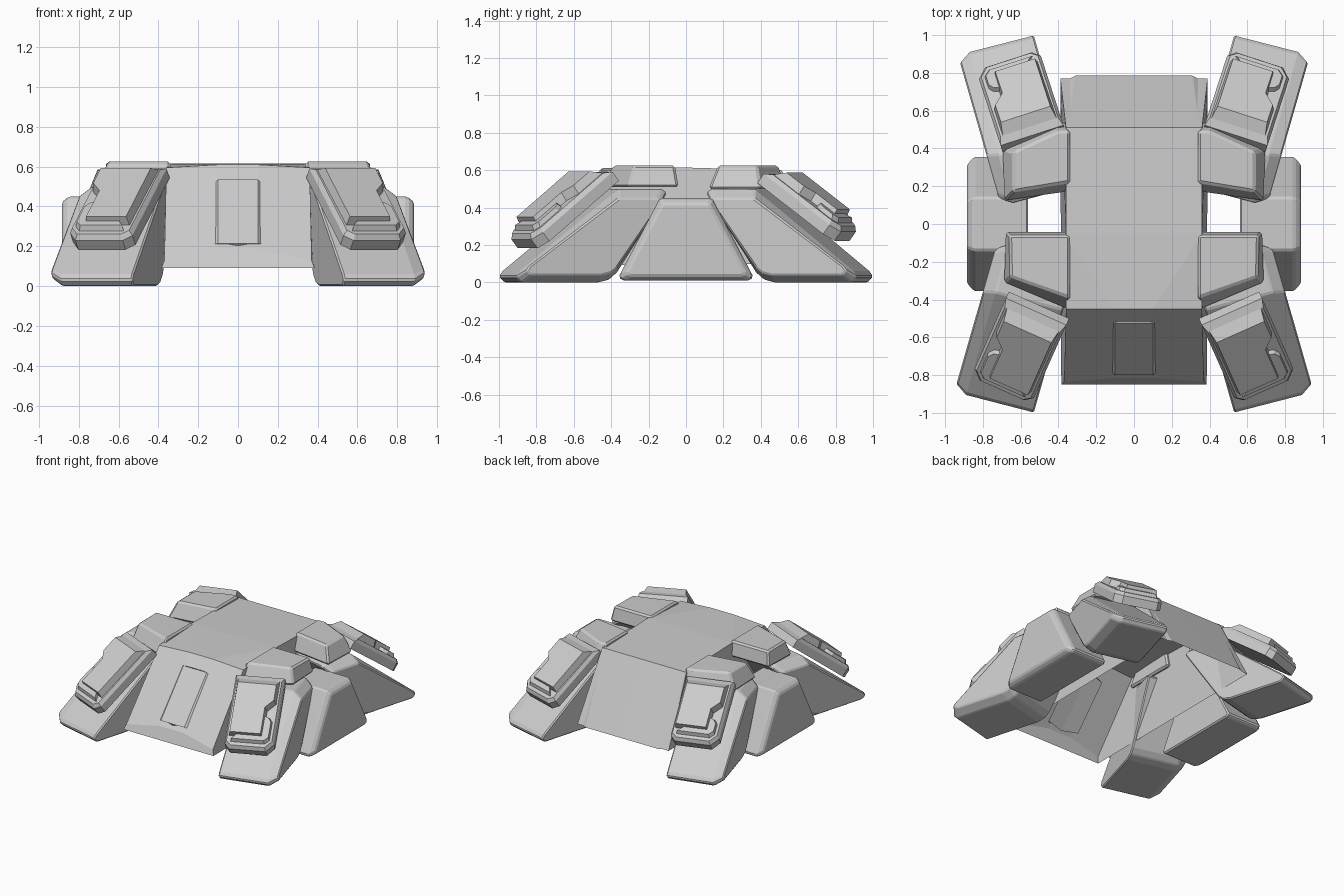
import bpy, bmesh
from math import radians, sin, cos
from mathutils import Vector

if "Cube" in bpy.data.objects:
    bpy.data.objects.remove(bpy.data.objects["Cube"])


def make(name, verts, faces, bevel=0, segs=1):
    """Right-hand mesh, optionally bevelled, mirrored across x = 0."""
    bm = bmesh.new()
    vs = [bm.verts.new(v) for v in verts]
    for f in faces:
        bm.faces.new([vs[i] for i in f])
    bmesh.ops.recalc_face_normals(bm, faces=bm.faces)
    me = bpy.data.meshes.new(name)
    bm.to_mesh(me)
    bm.free()
    ob = bpy.data.objects.new(name, me)
    bpy.context.collection.objects.link(ob)
    if bevel:
        b = ob.modifiers.new("Bevel", 'BEVEL')
        b.width, b.segments, b.limit_method = bevel, segs, 'ANGLE'
        b.angle_limit = radians(25)
    ob.modifiers.new("Mirror", 'MIRROR')
    return ob


def loft(name, loops, bevel=0, segs=1):
    """Closed solid through loops with equal point counts."""
    n, k = len(loops[0]), len(loops)
    faces = [range(n), range(n * (k - 1), n * k)]
    for j in range(k - 1):
        faces += [(j * n + i, j * n + (i + 1) % n,
                   (j + 1) * n + (i + 1) % n, (j + 1) * n + i) for i in range(n)]
    return make(name, [p for lp in loops for p in lp], faces, bevel, segs)


# hull: open-bottomed shell, right half
hull_v = [
    (0, -.45, .61), (.10, -.45, .61), (.36, -.45, .595),      # top front edge 0-2
    (0, -.815, .18), (.10, -.815, .18), (.37, -.835, .13),    # arched front foot 3-5
    (0, -.85, .09), (.10, -.85, .09), (.385, -.85, .09),      # front lip 6-8
    (.36, -.05, .615), (.36, .51, .60), (0, .51, .60),        # top side and back 9-11
    (0, .785, .10), (.31, .785, .10), (.34, .77, .10),        # back foot 12-14
    (.39, .77, .10), (0, -.05, .615), (.335, .60, .43)]       # 15-17
hull_f = [(0, 1, 9, 16), (1, 2, 9), (16, 9, 10, 11),
          (0, 3, 4, 1), (1, 4, 5, 2), (3, 6, 7, 4), (4, 7, 8, 5),
          (11, 10, 17, 13, 12), (17, 14, 13), (10, 15, 14, 17),
          (2, 5, 8, 15, 10, 9)]
make("hull", hull_v, hull_f)

# raised hatch on the front slope
loft("front_hatch",
     [[(0, -.49, .53), (.135, -.51, .50), (.135, -.77, .205), (0, -.79, .185)],
      [(0, -.525, .535), (.10, -.525, .535), (.10, -.80, .215), (0, -.80, .215)]])

# side legs: chamfered on the outside only
side = [(-.36, .03), (-.34, .01), (.34, .01), (.36, .03), (.14, .45), (-.14, .45)]
loft("side_leg", [[(.56, y, z) for y, z in side],
                  [(.85, y, z) for y, z in side],
                  [(.885, y * .88, .21 + (z - .21) * .88) for y, z in side]], .01)

# corner legs: slanted slabs splayed outward, chamfered on the outside
leg_profile = [(.28, .48), (.31, .50), (.55, .50), (1.10, .06), (1.12, .03), (1.09, 0),
               (.66, 0), (.60, .015), (.56, .05)]


def leg(name, sy, outer):
    a = radians(16)

    def at(w, l, z):
        return (w * cos(a) + l * sin(a), sy * (l * cos(a) - w * sin(a)), z)
    loft(name, [[at(.235, l - .01, z) for l, z in leg_profile],
                [at(outer - .065, l, z) for l, z in leg_profile],
                [at(outer, .70 + (l - .70) * .90, .22 + (z - .22) * .82)
                 for l, z in leg_profile]], .008)


leg("front_leg", -1, .67)
leg("rear_leg", 1, .65)

# shoulder blocks
loft("front_shoulder",
     [[(.34, -.04, .51), (.68, -.04, .51), (.69, -.31, .51), (.34, -.46, .51)],
      [(.34, -.06, .625), (.66, -.06, .625), (.655, -.28, .625), (.34, -.39, .625)]], .012)
loft("rear_shoulder",
     [[(.34, .17, .50), (.69, .12, .50), (.70, .40, .50), (.42, .54, .50), (.34, .54, .50)],
      [(.34, .22, .625), (.64, .17, .625), (.64, .38, .625), (.40, .49, .625),
       (.34, .49, .625)]], .012)


# layered armour plates over the corner legs
def plate(name, origin, sy, ang, slope, length):
    s, c = sin(radians(ang)), cos(radians(ang))
    h = Vector((s, sy * c, 0))
    u = Vector((c, -sy * s, 0))
    up = Vector((0, 0, 1))
    t = radians(slope)
    v = h * cos(t) - up * sin(t)
    n = h * sin(t) + up * cos(t)
    o = Vector(origin)
    L = length

    def at(pts, d):
        return [o + u * p + v * q + n * d for p, q in pts]

    base = [(-.17, 0), (.18, 0), (.18, L - .06), (.13, L), (-.13, L), (-.17, L - .04)]
    rim = [(-.155, .04), (.165, .04), (.165, L - .07), (.12, L - .02),
           (-.12, L - .02), (-.155, L - .05)]
    loft(name + "_base", [at(base, -.085), at(base, -.025), at(rim, 0)])
    # raised panel, its outer side stepping inward past a slanted notch
    low = [(-.15, .03), (.155, .03), (.155, .22), (.10, .28),
           (.10, L - .09), (-.145, L - .09)]
    top = [(-.135, .09), (.14, .09), (.14, .21), (.085, .27),
           (.085, L - .10), (-.135, L - .10)]
    loft(name + "_panel", [at(low, -.01), at(top, .05)])
    # lower step around the panel's outer foot
    low = [(.05, .30), (.13, .33), (.15, .36), (.15, L - .07), (.12, L - .04), (-.13, L - .04)]
    top = [(.05, .31), (.12, .34), (.14, .37), (.14, L - .09), (.11, L - .06), (-.12, L - .06)]
    loft(name + "_step", [at(low, -.01), at(top, .025)])


plate("front_plate", (.52, -.48, .61), -1, 24, 38.5, .58)
plate("rear_plate", (.54, .485, .60), 1, 18, 36.5, .52)
